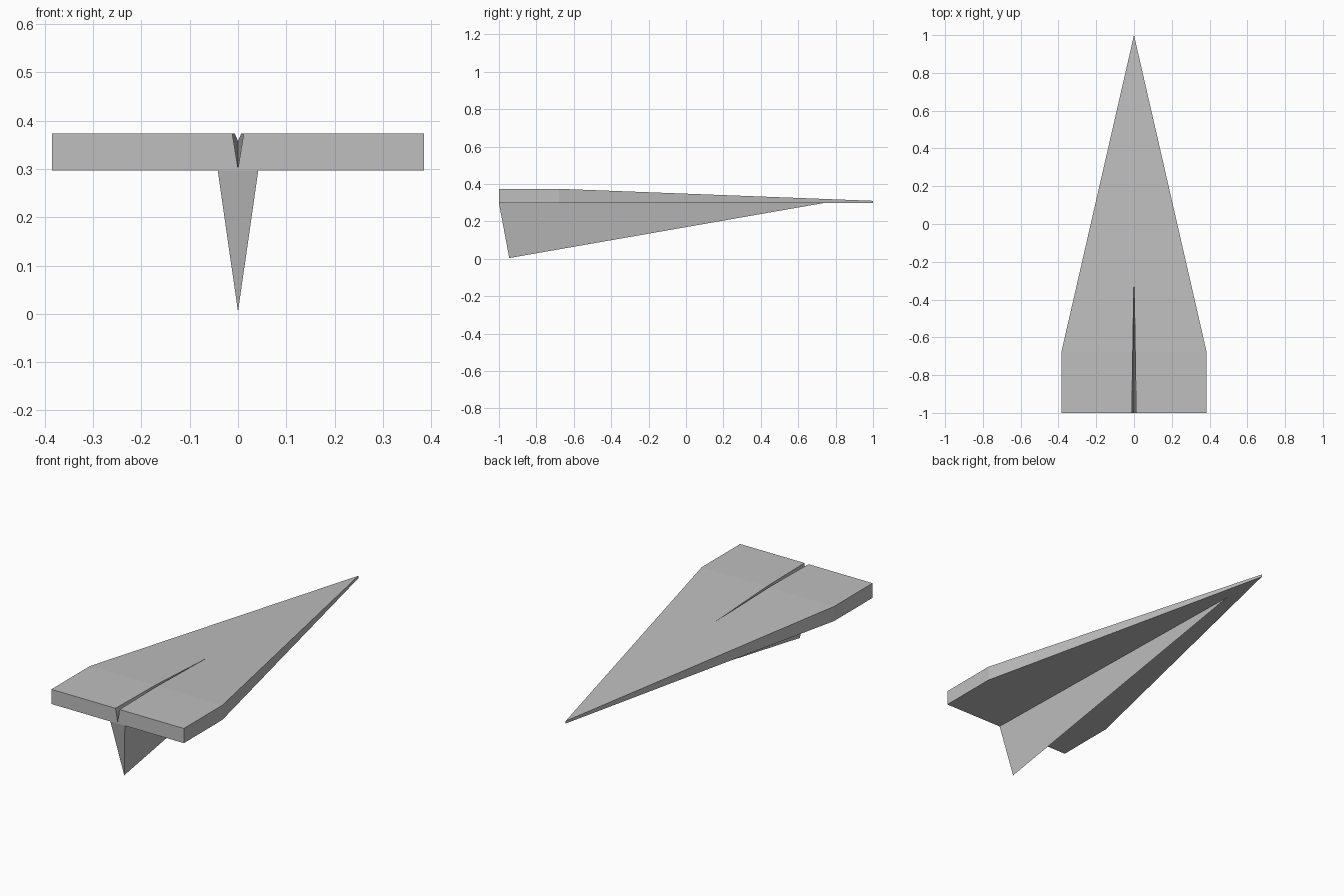
import bpy
import bmesh

old = bpy.data.objects.get("Cube")
if old:
    bpy.data.objects.remove(old)

paper = bpy.data.materials.new("light_grey_paper")
paper.use_nodes = True
GREY = (0.52, 0.52, 0.52, 1)
paper.diffuse_color = GREY
paper.node_tree.nodes["Principled BSDF"].inputs["Base Color"].default_value = GREY

TAIL, SHOULDER, GROOVE_END, NOSE = -1.0, -0.68, -0.25, 1.0
HALF_SPAN, BASE, TOP, NOSE_TOP = 0.385, 0.297, 0.374, 0.31


def top_height(y):
    """Upper skin: level at the tail, then sloping down to the nose."""
    t = max(0, (y - SHOULDER) / (NOSE - SHOULDER))
    return TOP + (NOSE_TOP - TOP) * t


def finish(name, bm):
    bmesh.ops.recalc_face_normals(bm, faces=bm.faces)
    mesh = bpy.data.meshes.new(name)
    bm.to_mesh(mesh)
    bm.free()
    mesh.materials.append(paper)
    obj = bpy.data.objects.new(name, mesh)
    bpy.context.collection.objects.link(obj)
    return obj


# Wing: one half with the centre fold cut in, mirrored across x
bm = bmesh.new()


def point(x, y, z):
    return bm.verts.new((x, y, z))


lip = point(0.012, TAIL, TOP)
lip_mid = point(0.012 * (GROOVE_END - SHOULDER) / (GROOVE_END - TAIL), SHOULDER, TOP)
groove_end = point(0, GROOVE_END, top_height(GROOVE_END))
fold = point(0, TAIL, BASE + 0.004)
nose_top, nose_low = point(0, NOSE, NOSE_TOP), point(0, NOSE, BASE)
tail_top, tail_low = (point(HALF_SPAN, TAIL, z) for z in (TOP, BASE))
side_top, side_low = (point(HALF_SPAN, SHOULDER, z) for z in (TOP, BASE))
keel = point(0, TAIL, BASE)

for loop in (
    (lip, tail_top, side_top, lip_mid),               # level upper skin
    (lip_mid, side_top, nose_top, groove_end),        # sloping upper skin
    (lip, lip_mid, groove_end, fold),                 # fold wall
    (tail_top, tail_low, side_low, side_top),         # wing tip
    (side_top, side_low, nose_low, nose_top),         # leading edge
    (keel, nose_low, side_low, tail_low),             # underside
    (keel, tail_low, tail_top, lip, fold),            # trailing edge
):
    bm.faces.new(loop)

half = bm.verts[:] + bm.edges[:] + bm.faces[:]
copy = bmesh.ops.duplicate(bm, geom=half)["geom"]
for v in copy:
    if isinstance(v, bmesh.types.BMVert):
        v.co.x *= -1
bmesh.ops.remove_doubles(bm, verts=bm.verts, dist=0.0001)
finish("wing", bm)

# Keel fin: a slim tetrahedron hanging below the wing
bm = bmesh.new()
corners = [bm.verts.new(c) for c in (
    (-0.042, TAIL, BASE), (0.042, TAIL, BASE), (0, 0.73, BASE), (0, -0.945, 0.004))]
for skip in corners:
    bm.faces.new([v for v in corners if v is not skip])
finish("keel_fin", bm)
